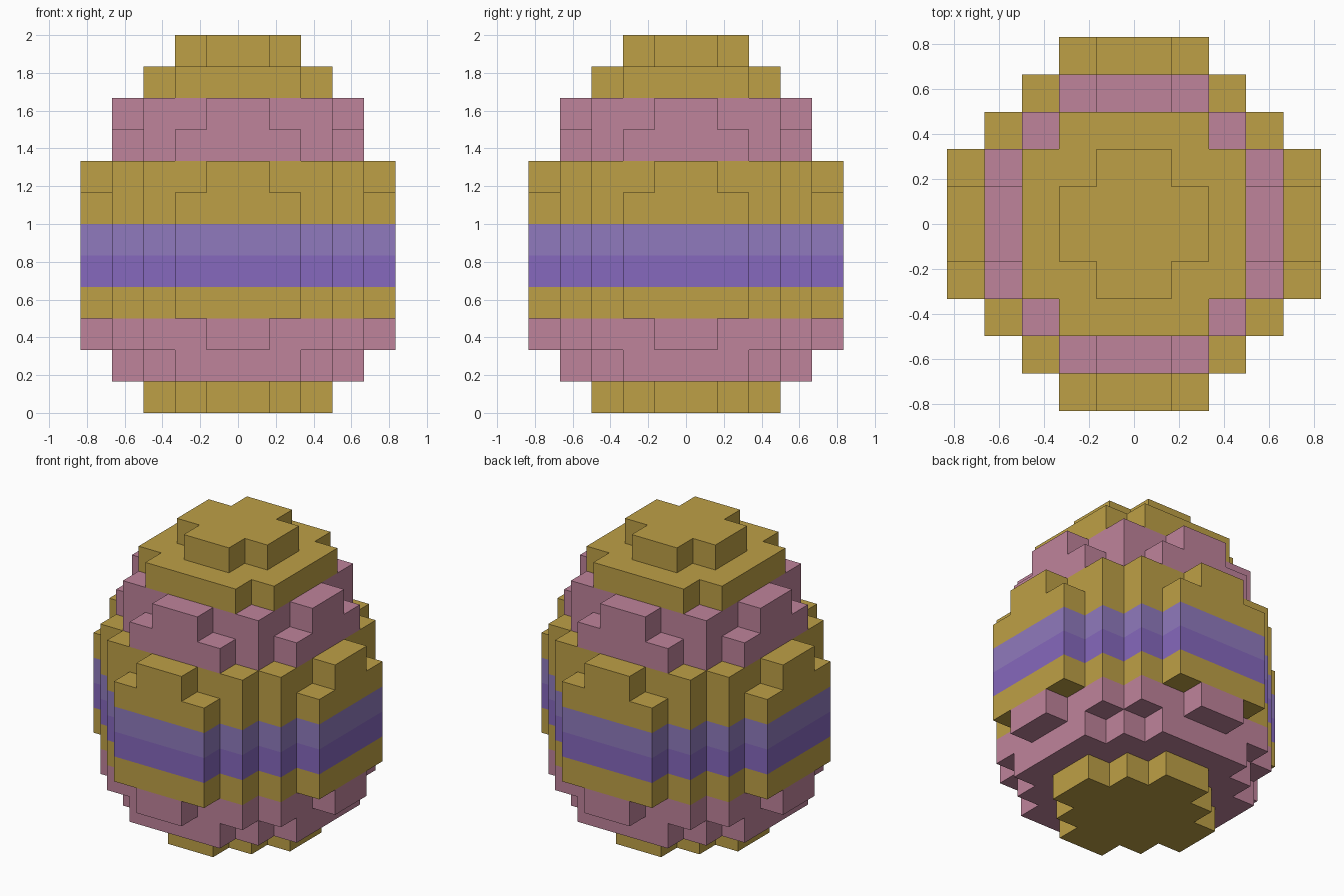
import bpy, bmesh, math
from mathutils import Vector

if "Cube" in bpy.data.objects:
    bpy.data.objects.remove(bpy.data.objects["Cube"])

U = 1 / 6  # edge length of one block


def material(name, rgb):
    m = bpy.data.materials.new(name)
    m.diffuse_color = (*rgb, 1)
    m.use_nodes = True
    m.node_tree.nodes["Principled BSDF"].inputs["Base Color"].default_value = m.diffuse_color
    return m


PALETTE = [
    material("gold", (0.515, 0.352, 0.061)),
    material("pink", (0.521, 0.227, 0.328)),
    material("violet", (0.238, 0.138, 0.509)),
    material("light_violet", (0.279, 0.195, 0.509)),
]
GOLD, PINK, VIOLET, LIGHT = range(4)

# Half width of each block row, counted outward from the centre line
WIDE = (5, 5, 4, 3, 2)
RIM = (5, 4, 4, 3, 1)
MIDDLE = (4, 4, 3, 2)

# Layers from the ground up: row widths and colour
LAYERS = [
    ((3, 2, 1), GOLD),
    (MIDDLE, PINK),
    (RIM, PINK),
    (WIDE, GOLD),
    (WIDE, VIOLET),
    (WIDE, LIGHT),
    (WIDE, GOLD),
    (RIM, GOLD),
    (MIDDLE, PINK),
    ((4, 3, 3, 1), PINK),
    ((3, 3, 2), GOLD),
    ((2, 1), GOLD),
]

# Fill the four mirrored quarters of every layer with blocks
blocks = {}
for k, (rows, colour) in enumerate(LAYERS):
    for j, half in enumerate(rows):
        for i in range(-half, half):
            blocks[i, j, k] = blocks[i, -1 - j, k] = colour

# Outer skin: keep only block sides with no neighbour
bm = bmesh.new()
corners = {}


def corner(p):
    key = tuple(round(c) for c in p)
    if key not in corners:
        corners[key] = bm.verts.new(Vector(key) * U)
    return corners[key]


for cell, colour in blocks.items():
    for axis in range(3):
        for side in (-1, 1):
            n = Vector((0, 0, 0))
            n[axis] = side
            if tuple(round(a + b) for a, b in zip(cell, n)) in blocks:
                continue
            a = Vector((0, 0, 0))
            a[(axis + 1) % 3] = 0.5
            b = n.cross(a)
            centre = Vector(cell) + Vector((0.5, 0.5, 0.5)) + n * 0.5
            face = bm.faces.new([corner(centre + d) for d in (a + b, b - a, -a - b, a - b)])
            face.material_index = colour
            face.normal_update()
            if face.normal.dot(n) < 0:
                face.normal_flip()

# Merge the flat block sides, keeping the colour borders
bmesh.ops.dissolve_limit(bm, angle_limit=math.radians(1), verts=bm.verts[:],
                         edges=bm.edges[:], delimit={'MATERIAL'})
mesh = bpy.data.meshes.new("block_egg")
bm.to_mesh(mesh)
bm.free()
for m in PALETTE:
    mesh.materials.append(m)
bpy.context.collection.objects.link(bpy.data.objects.new("block_egg", mesh))
